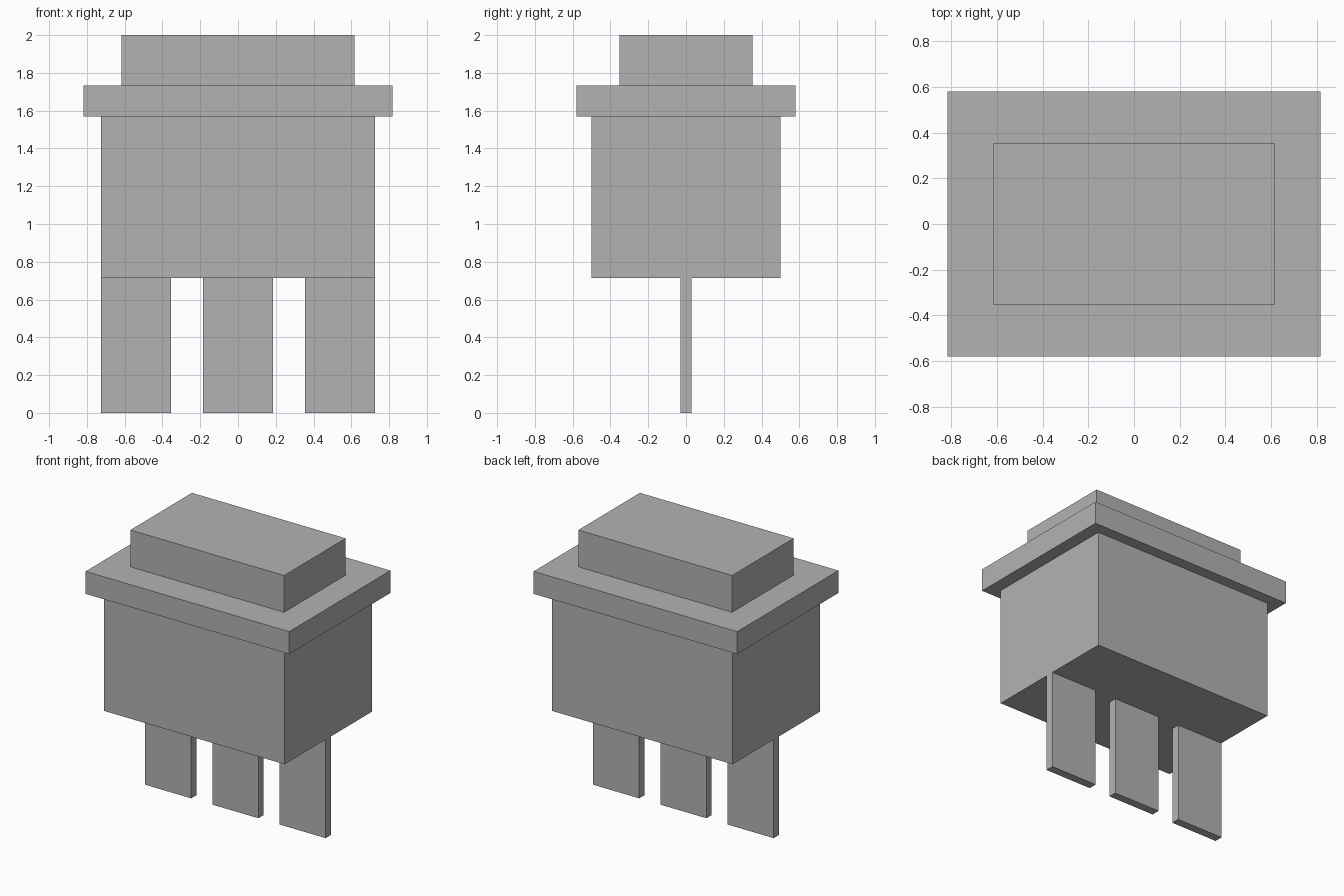
import bpy

# Remove the default cube
default = bpy.data.objects.get("Cube")
if default:
    bpy.data.objects.remove(default, do_unlink=True)

# Single flat grey
GREY = (0.45, 0.45, 0.45, 1.0)
grey = bpy.data.materials.new("grey_plastic")
grey.use_nodes = True
grey.diffuse_color = GREY
grey.node_tree.nodes["Principled BSDF"].inputs["Base Color"].default_value = GREY


def box(name, width, depth, bottom, top, x=0.0):
    """Sharp-edged box spanning bottom to top, centred on x and on y = 0."""
    bpy.ops.mesh.primitive_cube_add(size=1, location=(x, 0, (bottom + top) / 2))
    obj = bpy.context.object
    obj.name = obj.data.name = name
    obj.scale = (width, depth, top - bottom)
    bpy.ops.object.transform_apply(location=False, rotation=False, scale=True)
    obj.data.materials.append(grey)
    return obj


BODY_BOTTOM, FLANGE_BOTTOM, FLANGE_TOP = 0.715, 1.57, 1.733

# Housing, mounting flange and push button
box("switch_body", 1.45, 1.0, BODY_BOTTOM, FLANGE_BOTTOM)
box("mounting_flange", 1.634, 1.16, FLANGE_BOTTOM, FLANGE_TOP)
box("push_button", 1.234, 0.706, FLANGE_TOP, 2.0)

# Row of three flat terminals
PIN_WIDTH, PIN_SPACING = 0.37, 0.54
for side, name in ((-1, "right"), (0, "middle"), (1, "left")):
    box(f"{name}_terminal", PIN_WIDTH, 0.06, 0, BODY_BOTTOM, side * PIN_SPACING)
